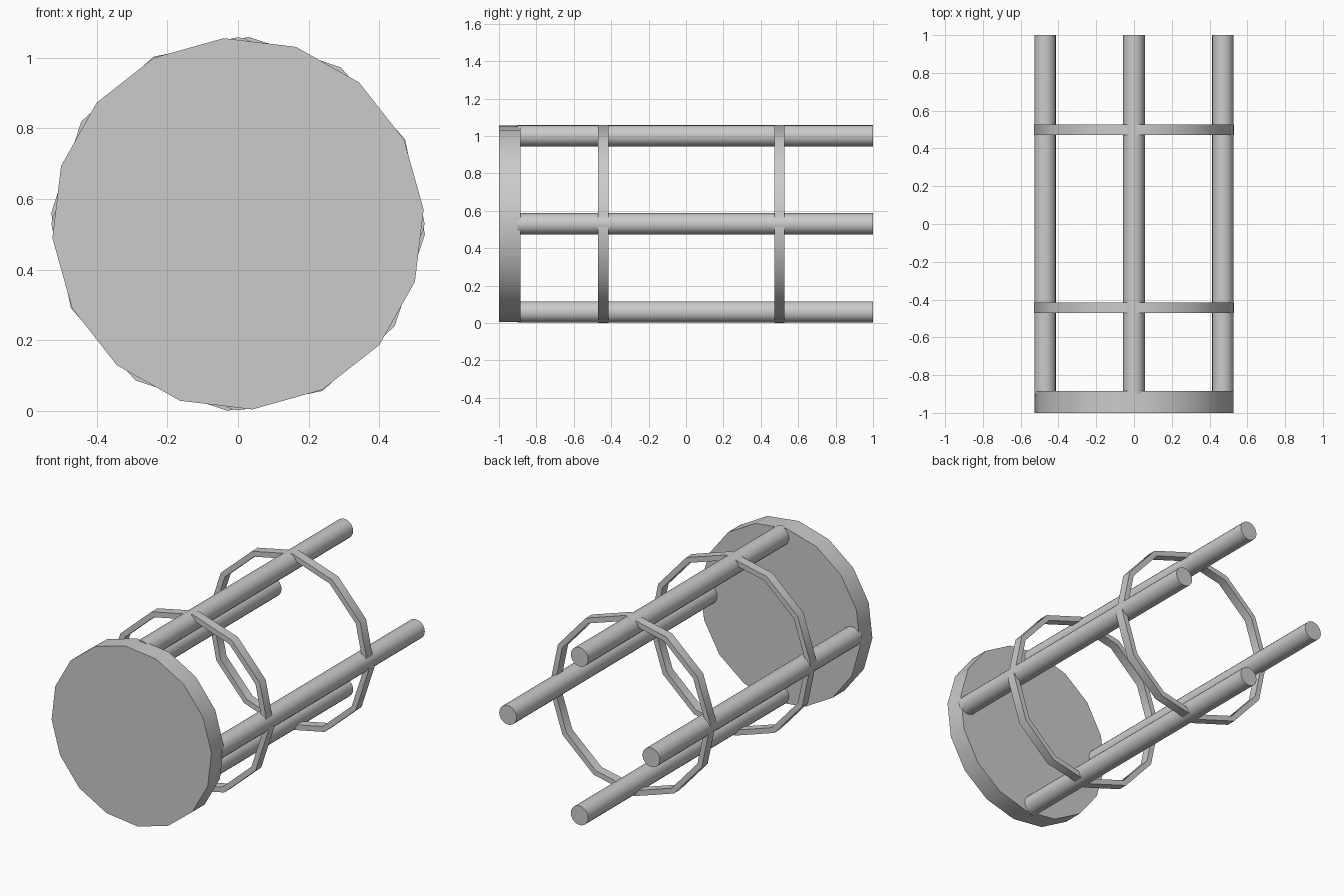
import bpy, bmesh, math

if "Cube" in bpy.data.objects:
    bpy.data.objects.remove(bpy.data.objects["Cube"])

CZ = 0.53   # height of the central axis
R = 0.53    # outer radius of the frame


def finish(name, bm):
    bmesh.ops.recalc_face_normals(bm, faces=bm.faces)
    me = bpy.data.meshes.new(name)
    bm.to_mesh(me)
    bm.free()
    ob = bpy.data.objects.new(name, me)
    bpy.context.collection.objects.link(ob)
    bpy.ops.object.select_all(action='DESELECT')
    ob.select_set(True)
    bpy.context.view_layer.objects.active = ob
    bpy.ops.object.shade_smooth_by_angle(angle=math.radians(35))


def circle(bm, x, z, y, r, sides, turn):
    angles = [math.radians(turn) + i * math.tau / sides for i in range(sides)]
    return [bm.verts.new((x + r * math.cos(a), y, z + r * math.sin(a))) for a in angles]


def bridge(bm, a, b):
    for i in range(len(a)):
        j = (i + 1) % len(a)
        bm.faces.new((a[i], a[j], b[j], b[i]))


def cylinder(name, x, z, y0, y1, r, sides, turn=0):
    bm = bmesh.new()
    a, b = (circle(bm, x, z, y, r, sides, turn) for y in (y0, y1))
    bridge(bm, a, b)
    bm.faces.new(a)
    bm.faces.new(b)
    finish(name, bm)


def hoop(name, y0, y1, r_out, r_in, sides, turn):
    bm = bmesh.new()
    section = [(y0, r_out), (y1, r_out), (y1, r_in), (y0, r_in)]
    loops = [circle(bm, 0, CZ, y, r, sides, turn) for y, r in section]
    for i in range(4):
        bridge(bm, loops[i], loops[(i + 1) % 4])
    finish(name, bm)


# Solid front disc
cylinder("front_disc", 0, CZ, -1.0, -0.885, 0.527, 16, 4.4)

# Four long rods around the axis
for i, side in enumerate(("right", "top", "left", "bottom")):
    a = i * math.pi / 2
    cylinder(side + "_rod", 0.471 * math.cos(a), CZ + 0.471 * math.sin(a),
             -0.9, 1.0, 0.057, 20)

# Two low-poly hoops tying the rods together
hoop("front_hoop", -0.47, -0.415, R, R - 0.032, 12, -3.2)
hoop("rear_hoop", 0.472, 0.527, R, R - 0.032, 12, -3.2)
